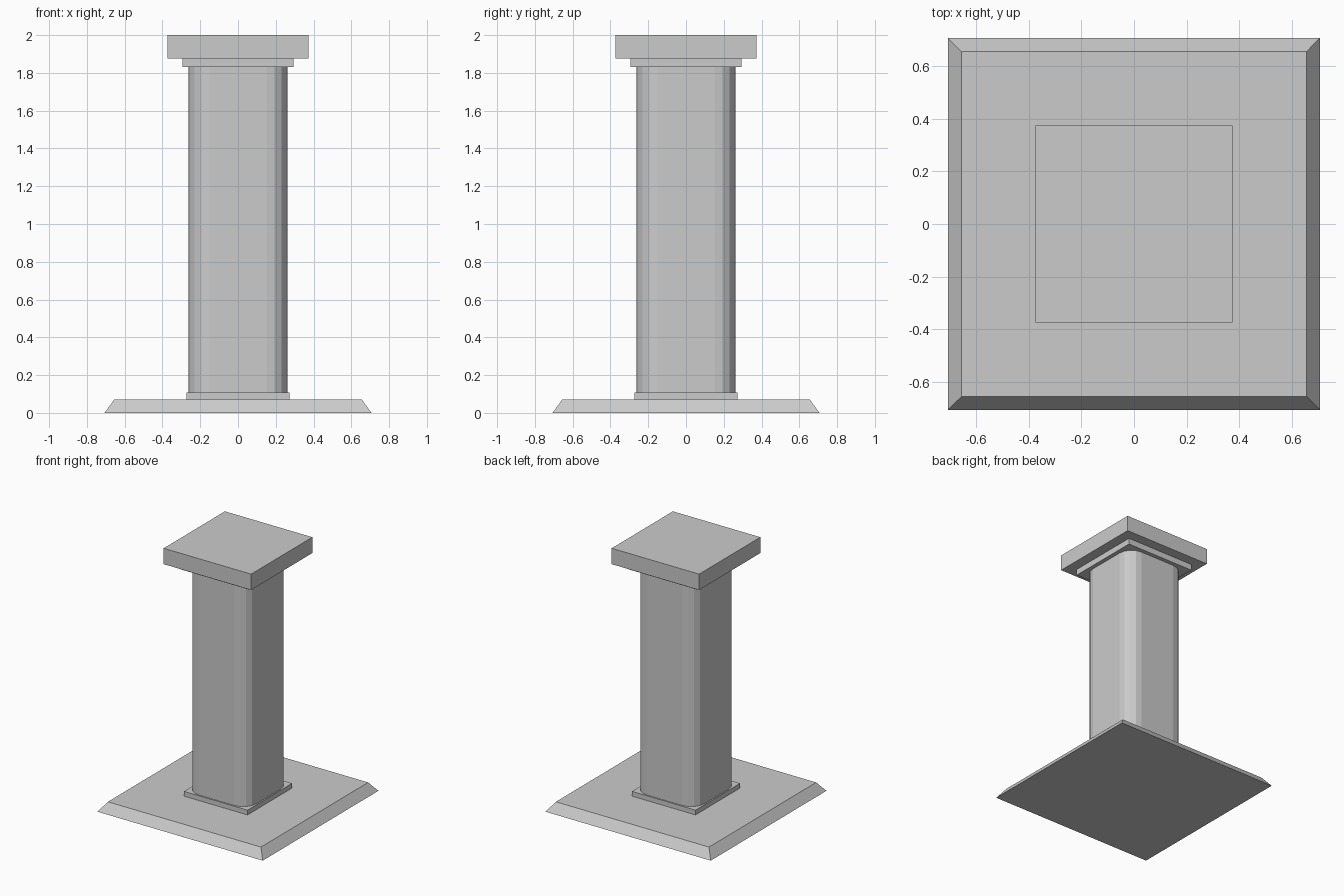
import bpy, bmesh, math

if "Cube" in bpy.data.objects:
    bpy.data.objects.remove(bpy.data.objects["Cube"])


def prism(name, lower, upper, z0, z1):
    """Solid between two matching horizontal outlines."""
    bm = bmesh.new()
    a = [bm.verts.new((x, y, z0)) for x, y in lower]
    b = [bm.verts.new((x, y, z1)) for x, y in upper]
    n = len(a)
    bm.faces.new(a[::-1])
    bm.faces.new(b)
    for i in range(n):
        j = (i + 1) % n
        bm.faces.new((a[i], a[j], b[j], b[i]))
    mesh = bpy.data.meshes.new(name)
    bm.to_mesh(mesh)
    bm.free()
    obj = bpy.data.objects.new(name, mesh)
    bpy.context.collection.objects.link(obj)
    return obj


def square(h):
    return [(-h, -h), (h, -h), (h, h), (-h, h)]


def rounded_square(h, r, segments):
    pts = []
    for k, (sx, sy) in enumerate([(1, 1), (-1, 1), (-1, -1), (1, -1)]):
        for i in range(segments + 1):
            t = math.pi / 2 * (k + i / segments)
            pts.append((sx * (h - r) + r * math.cos(t),
                        sy * (h - r) + r * math.sin(t)))
    return pts


# Sloped base slab
prism("base_slab", square(0.707), square(0.655), 0.0, 0.071)
# Thin plinth under the shaft
prism("plinth", square(0.272), square(0.272), 0.071, 0.108)
# Shaft with faceted round corners
shaft = rounded_square(0.262, 0.112, 4)
prism("shaft", shaft, shaft, 0.108, 1.83)
# Collar and cap slab
prism("collar", square(0.294), square(0.294), 1.83, 1.877)
prism("cap_slab", square(0.374), square(0.374), 1.877, 2.0)
